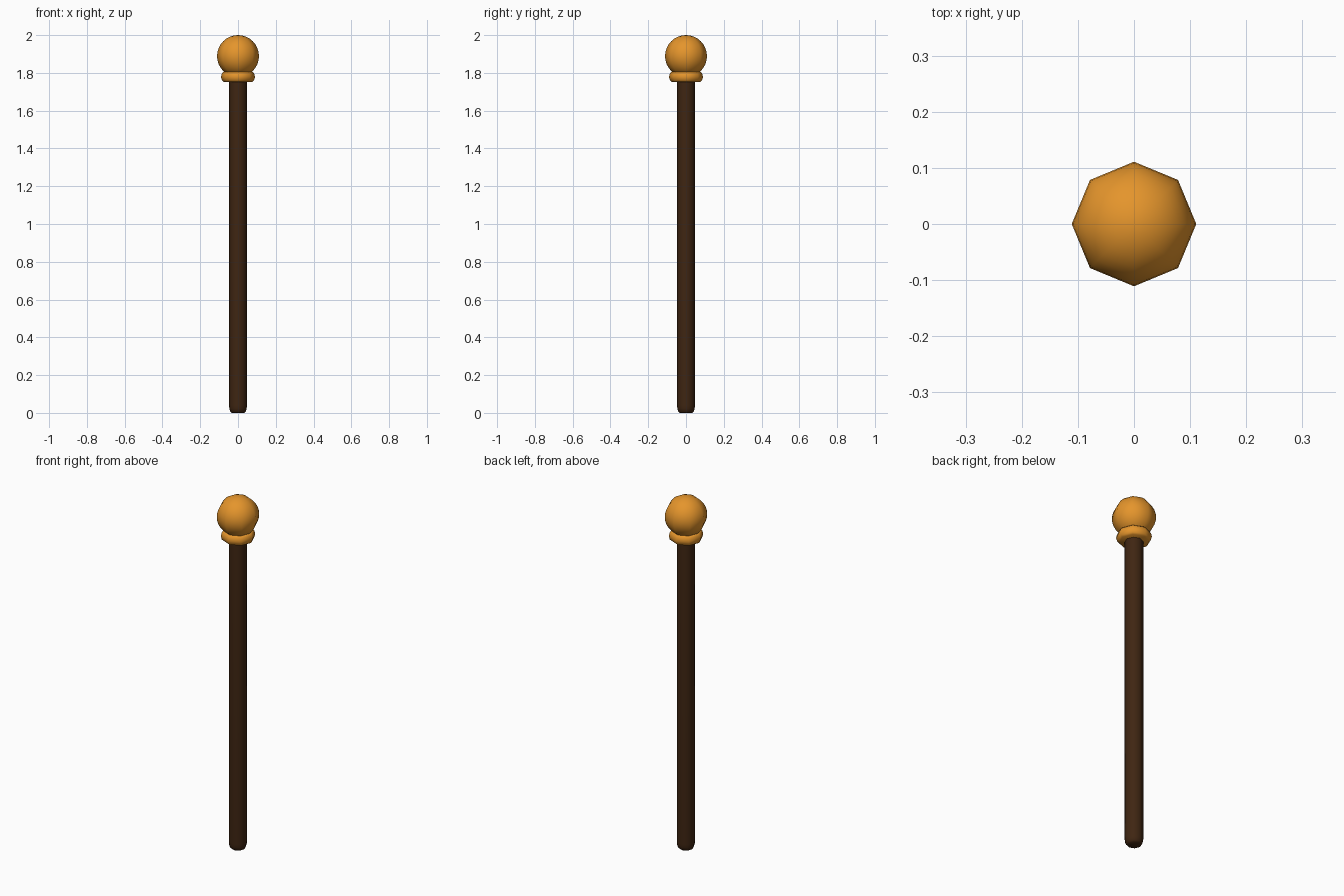
import bpy, bmesh, math

if "Cube" in bpy.data.objects:
    bpy.data.objects.remove(bpy.data.objects["Cube"])

SIDES = 8


def material(name, rgb):
    mat = bpy.data.materials.new(name)
    mat.diffuse_color = (*rgb, 1.0)
    mat.use_nodes = True
    mat.node_tree.nodes["Principled BSDF"].inputs["Base Color"].default_value = mat.diffuse_color
    return mat


def lathe(name, profile, mat):
    """Turn a bottom-to-top (radius, z) profile around z into a closed solid."""
    bm = bmesh.new()
    rings = []
    for r, z in profile:
        if r < 1e-5:
            rings.append([bm.verts.new((0, 0, z))] * SIDES)
        else:
            rings.append([bm.verts.new((r * math.cos(a), r * math.sin(a), z))
                          for a in (math.tau * i / SIDES for i in range(SIDES))])
    for low, high in zip(rings, rings[1:]):
        for i in range(SIDES):
            j = (i + 1) % SIDES
            corners = dict.fromkeys((low[i], low[j], high[j], high[i]))
            bm.faces.new(list(corners))
    # flat caps where the profile does not reach the axis
    if profile[0][0] > 1e-5:
        bm.faces.new(rings[0][::-1])
    if profile[-1][0] > 1e-5:
        bm.faces.new(rings[-1])
    for face in bm.faces:
        face.smooth = True
    mesh = bpy.data.meshes.new(name)
    bm.to_mesh(mesh)
    bm.free()
    mesh.materials.append(mat)
    obj = bpy.data.objects.new(name, mesh)
    bpy.context.collection.objects.link(obj)
    bpy.context.view_layer.objects.active = obj
    obj.select_set(True)
    bpy.ops.object.shade_smooth_by_angle(angle=math.radians(60))
    obj.select_set(False)
    return obj


wood = material("dark wood", (0.05, 0.019, 0.006))
gold = material("warm gold", (0.78, 0.30, 0.025))

# Pole with a rounded foot
lathe("pole", [(0.033, 0), (0.041, 0.006), (0.046, 0.022), (0.047, 0.04), (0.047, 1.77)], wood)

# Rounded collar under the knob
lathe("collar", [(0.076, 1.752), (0.085, 1.76), (0.09, 1.779), (0.085, 1.798), (0.076, 1.806)], gold)

# Ball knob
R, RINGS = 0.111, 16
ball = [(R * math.sin(math.pi * k / RINGS), 2 - R - R * math.cos(math.pi * k / RINGS))
        for k in range(RINGS + 1)]
lathe("knob", ball, gold)
